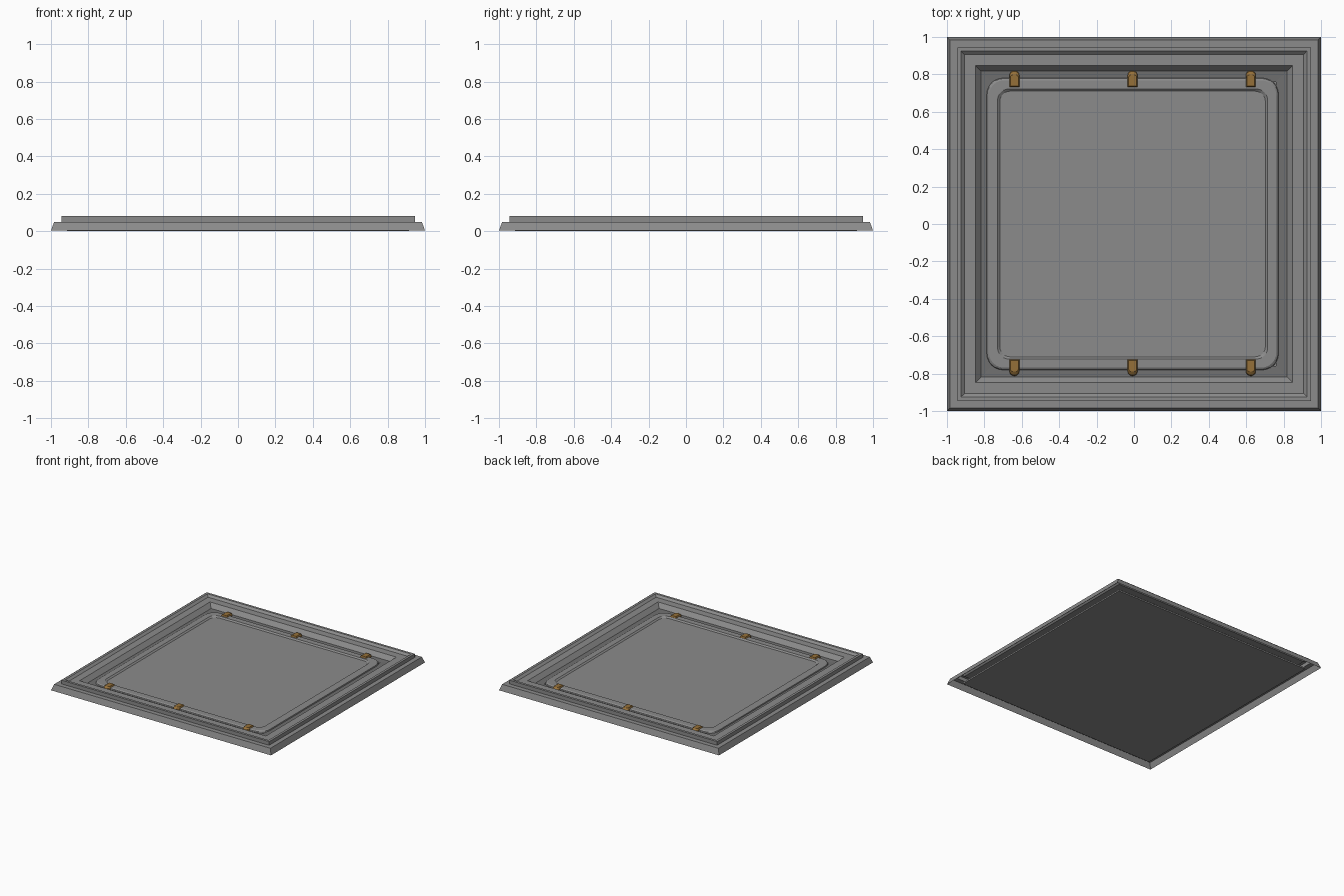
import bpy, bmesh
from math import sin, cos, pi

if "Cube" in bpy.data.objects:
    bpy.data.objects.remove(bpy.data.objects["Cube"])

CX = -0.0075  # inset panel sits very slightly left of centre


def material(name, r, g, b):
    m = bpy.data.materials.new(name)
    m.diffuse_color = (r, g, b, 1)
    m.use_nodes = True
    m.node_tree.nodes["Principled BSDF"].inputs["Base Color"].default_value = m.diffuse_color
    return m


grey = material("grey", 0.26, 0.26, 0.26)
dark_grey = material("dark_grey", 0.16, 0.16, 0.16)
brass = material("brass", 0.30, 0.16, 0.04)


def rounded_square(half, r, steps=6):
    if r == 0:
        return [(half, half), (-half, half), (-half, -half), (half, -half)]
    pts = []
    for k, (sx, sy) in enumerate([(1, 1), (-1, 1), (-1, -1), (1, -1)]):
        for i in range(steps + 1):
            a = pi / 2 * (k + i / steps)
            pts.append((sx * (half - r) + r * cos(a), sy * (half - r) + r * sin(a)))
    return pts


def loft(name, loops, mat, cap_first=False, cap_last=False, recalc=False):
    """Bridge a series of closed loops of (x, y, z) points."""
    bm = bmesh.new()
    rows = [[bm.verts.new(p) for p in loop] for loop in loops]
    for a, b in zip(rows, rows[1:]):
        n = len(a)
        for i in range(n):
            j = (i + 1) % n
            bm.faces.new((a[i], a[j], b[j], b[i]))
    if cap_first:
        bm.faces.new(rows[0][::-1])
    if cap_last:
        bm.faces.new(rows[-1])
    if recalc:
        bmesh.ops.recalc_face_normals(bm, faces=bm.faces)
    me = bpy.data.meshes.new(name)
    bm.to_mesh(me)
    bm.free()
    me.materials.append(mat)
    ob = bpy.data.objects.new(name, me)
    bpy.context.collection.objects.link(ob)
    return ob


def square_loft(name, profile, mat, **caps):
    return loft(name, [[(x, y, z) for x, y in rounded_square(h, 0)]
                       for h, z in profile], mat, **caps)


# stepped picture-frame moulding, hollow underneath
square_loft("frame", [(1, 0.003), (0.983, 0.05), (0.945, 0.05), (0.945, 0.08),
                      (0.925, 0.08), (0.907, 0.064), (0.847, 0.064),
                      (0.817, 0.03)], grey)

# darker channel between frame and panel
square_loft("channel", [(0.817, 0.03), (0.76, 0.027)], dark_grey)

# backing plate closing the underside
square_loft("backing", [(0.915, 0), (0.915, 0.012)], grey, cap_first=True, cap_last=True)

# raised rounded rim with the sunken panel inside it
rim_profile = [(0.782, 0.09, 0.024), (0.778, 0.09, 0.036), (0.768, 0.08, 0.042),
               (0.722, 0.06, 0.042), (0.71, 0.055, 0.032)]
loft("panel", [[(x + CX, y, z) for x, y in rounded_square(h, r)]
               for h, r, z in rim_profile], grey, cap_last=True)


# brass clips: square inner end, rounded sloping outer end
def clip_outline(w, y_in, y_mid, depth):
    arc = [(w * cos(pi * i / 8), y_mid + depth * sin(pi * i / 8)) for i in range(9)]
    return arc + [(-w, y_in), (w, y_in)]


for side, label in ((1, "back"), (-1, "front")):
    for i in range(3):
        x0 = CX + (i - 1) * 0.632
        layers = [(clip_outline(0.026, 0.728, 0.795, 0.024), 0.022),
                  (clip_outline(0.026, 0.728, 0.79, 0.022), 0.042),
                  (clip_outline(0.021, 0.733, 0.782, 0.012), 0.053)]
        loft(f"{label}_clip_{i + 1}",
             [[(x0 + x, side * y + 0.004, z) for x, y in pts] for pts, z in layers],
             brass, True, True, recalc=True)
